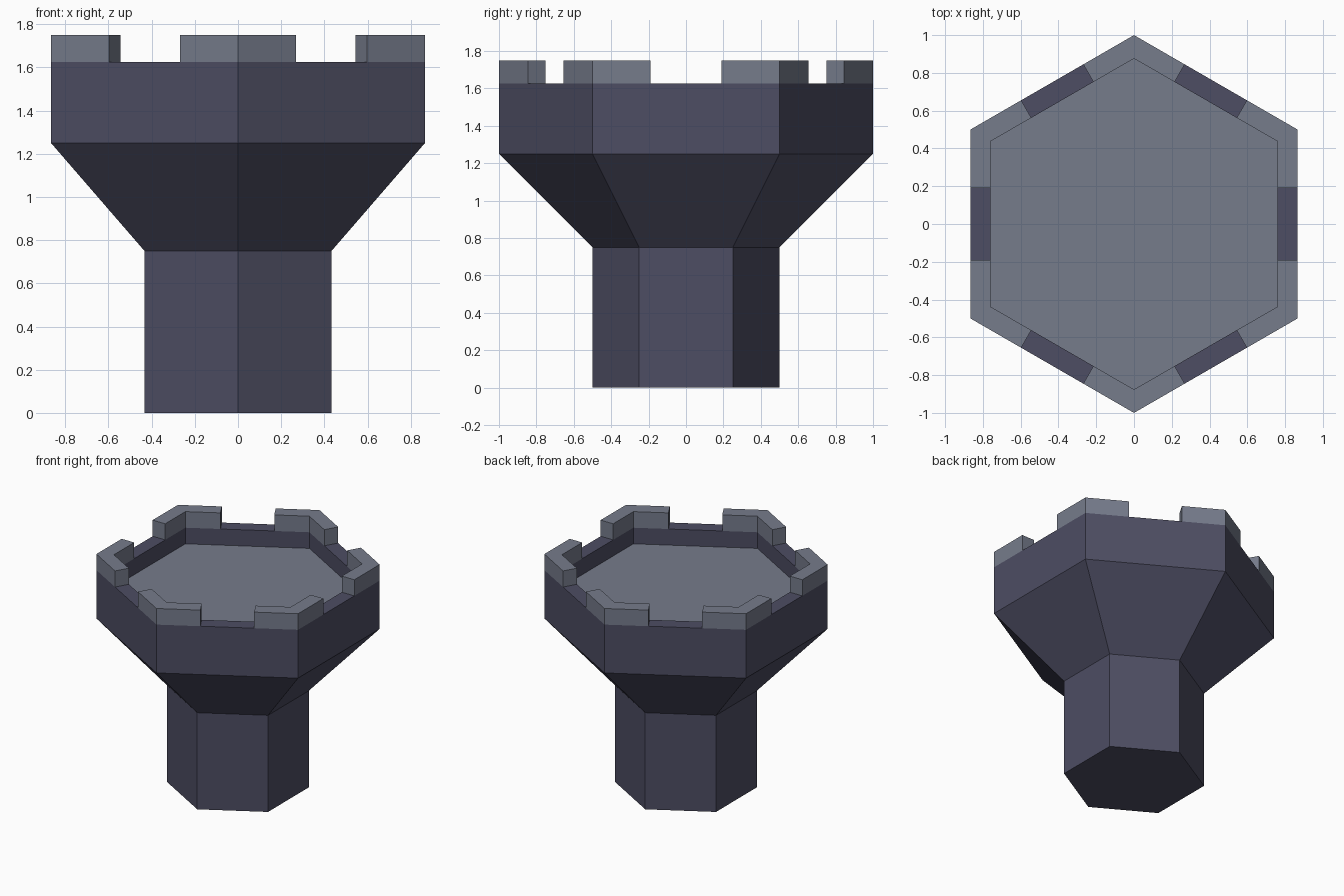
import bpy, bmesh
from math import sin, cos, pi
from mathutils import Vector

if "Cube" in bpy.data.objects:
    bpy.data.objects.remove(bpy.data.objects["Cube"])

def material(name, rgb):
    m = bpy.data.materials.new(name)
    m.diffuse_color = (*rgb, 1)
    m.use_nodes = True
    m.node_tree.nodes["Principled BSDF"].inputs["Base Color"].default_value = m.diffuse_color
    return m

dark = material("dark_stone", (0.075, 0.075, 0.125))
light = material("light_stone", (0.18, 0.2, 0.26))

def corner(i, r, z=0):
    a = pi / 2 + i * pi / 3
    return Vector((r * cos(a), r * sin(a), z))

def finish(name, bm, mats):
    bmesh.ops.recalc_face_normals(bm, faces=bm.faces)
    me = bpy.data.meshes.new(name)
    bm.to_mesh(me)
    bm.free()
    for m in mats:
        me.materials.append(m)
    ob = bpy.data.objects.new(name, me)
    bpy.context.collection.objects.link(ob)

# Hexagonal tower: shaft, flare, upper wall, rim and sunken floor
R, RI, RIM, TOP = 1.0, 0.876, 1.625, 1.75
profile = [(0.5, 0), (0.5, 0.75), (R, 1.25), (R, RIM), (RI, RIM), (RI, 1.5)]
bm = bmesh.new()
rings = [[bm.verts.new(corner(i, r, z)) for i in range(6)] for r, z in profile]
for a, b in zip(rings, rings[1:]):
    for i in range(6):
        j = (i + 1) % 6
        bm.faces.new((a[i], a[j], b[j], b[i]))
bm.faces.new(rings[0])
bm.faces.new(rings[-1]).material_index = 1
finish("tower", bm, [dark, light])

# Six corner battlements, ends cut square to the wall
GAP = 0.19
for i in range(6):
    o, inner = corner(i, R), corner(i, RI)
    ends = []
    for k in (-1, 1):
        mid = (o + corner(i + k, R)) / 2
        along = (o - mid).normalized()
        p = mid + along * GAP
        depth = (R - RI) * cos(pi / 6)
        ends.append((p, p - mid.normalized() * depth))
    (p0, q0), (p1, q1) = ends
    outline = [p0, o, p1, q1, inner, q0]
    bm = bmesh.new()
    lo = [bm.verts.new((v.x, v.y, RIM)) for v in outline]
    hi = [bm.verts.new((v.x, v.y, TOP)) for v in outline]
    for a in range(6):
        b = (a + 1) % 6
        bm.faces.new((lo[a], lo[b], hi[b], hi[a]))
    # Top and bottom each split at the corner mitre
    for ring in (lo, hi):
        bm.faces.new((ring[0], ring[1], ring[4], ring[5]))
        bm.faces.new((ring[1], ring[2], ring[3], ring[4]))
    finish(f"battlement_{i + 1}", bm, [light])
